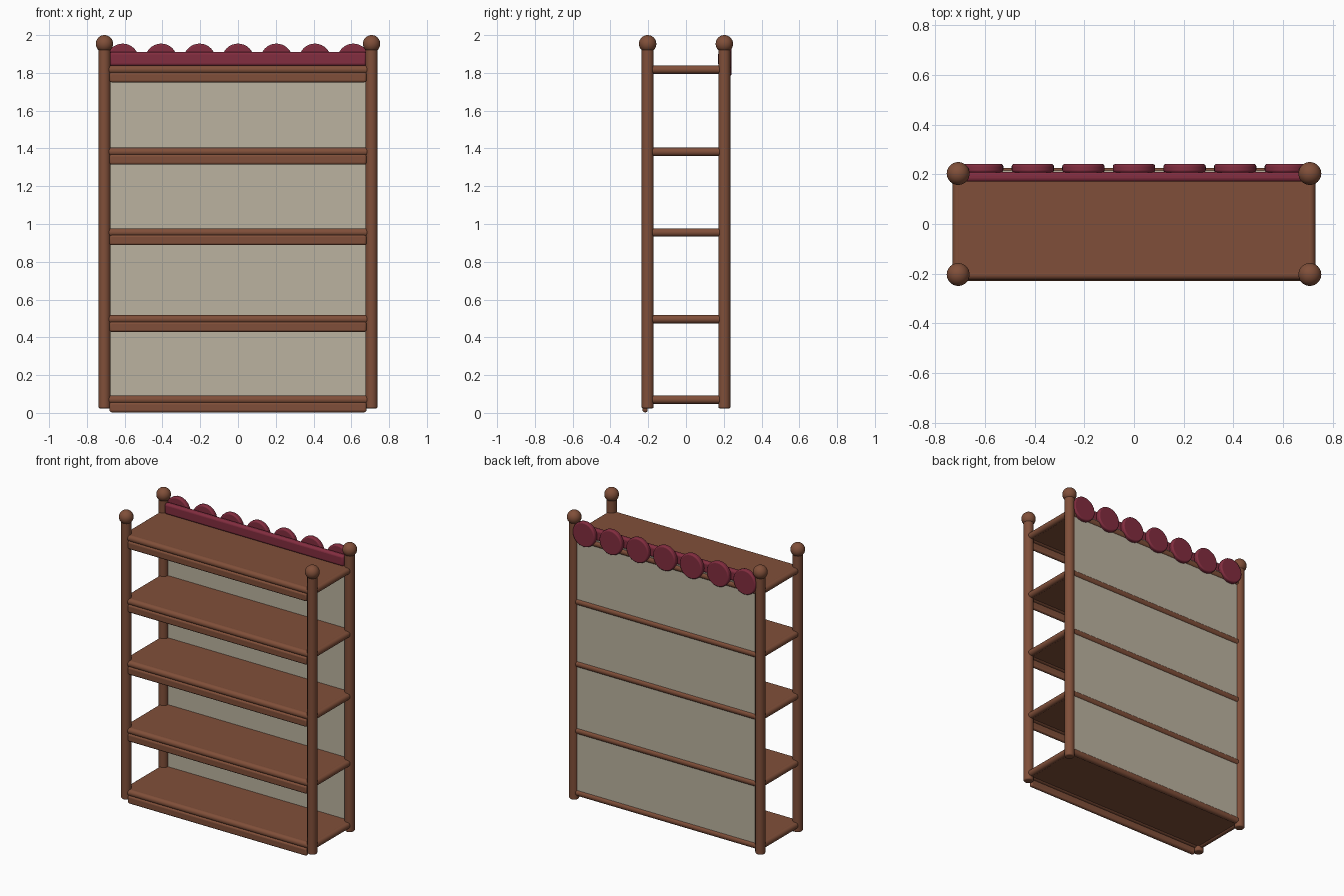
import bpy
import math
from mathutils import Vector

if "Cube" in bpy.data.objects:
    bpy.data.objects.remove(bpy.data.objects["Cube"])


def material(name, rgb):
    m = bpy.data.materials.new(name)
    m.diffuse_color = (*rgb, 1)
    m.use_nodes = True
    m.node_tree.nodes["Principled BSDF"].inputs["Base Color"].default_value = m.diffuse_color
    return m


WOOD = material("brown wood", (0.216, 0.078, 0.041))
RED = material("dark red", (0.225, 0.026, 0.050))
BEIGE = material("beige panel", (0.50, 0.45, 0.35))


def finish(name, mat, bevel=0.0, segments=3):
    ob = bpy.context.object
    ob.name = name
    ob.data.materials.append(mat)
    if bevel:
        mod = ob.modifiers.new("rounded edges", "BEVEL")
        mod.width = bevel
        mod.segments = segments
        mod.limit_method = "ANGLE"
        mod.angle_limit = math.radians(50)
    bpy.ops.object.shade_smooth_by_angle(angle=math.radians(40))
    return ob


def rod(name, a, b, radius, mat, bevel=0.006, sides=24):
    """Round bar between two points."""
    a, b = Vector(a), Vector(b)
    bpy.ops.mesh.primitive_cylinder_add(
        vertices=sides, radius=radius, depth=(b - a).length, location=(a + b) / 2,
        rotation=(b - a).to_track_quat("Z", "Y").to_euler())
    return finish(name, mat, bevel)


def box(name, lo, hi, mat, bevel=0.0):
    """Box between two corners."""
    lo, hi = Vector(lo), Vector(hi)
    bpy.ops.mesh.primitive_cube_add(size=1, location=(lo + hi) / 2)
    bpy.context.object.scale = hi - lo
    bpy.ops.object.transform_apply(location=False, rotation=False, scale=True)
    return finish(name, mat, bevel)


PX, FRONT, BACK = 0.707, -0.203, 0.203
LEVELS = (0.07, 0.496, 0.955, 1.382, 1.817)
R = 0.022

# Corner posts with ball finials
for x in (-PX, PX):
    for y in (FRONT, BACK):
        rod("post", (x, y, 0.024), (x, y, 1.95), 0.032, WOOD, 0.008)
        bpy.ops.mesh.primitive_uv_sphere_add(
            segments=32, ring_count=16, radius=0.046, location=(x, y, 1.954))
        finish("post_ball", WOOD)

# Shelves, each framed by round rails with a lip below the front rail
for z in LEVELS:
    box("shelf_board", (-PX, FRONT, z - 0.014), (PX, BACK, z + 0.0215), WOOD)
    for y, name in ((FRONT, "front_rail"), (BACK, "back_rail")):
        rod(name, (-0.685, y, z), (0.685, y, z), R, WOOD)
    for x in (-PX, PX):
        rod("side_rail", (x, -0.18, z), (x, 0.18, z), R, WOOD)
    box("front_lip", (-0.68, -0.23, z - 0.067), (0.68, -0.203, z - 0.014), WOOD, 0.011)

# Back panel
box("back_panel", (-0.69, 0.204, 0.06), (0.69, 0.215, 1.84), BEIGE)

# Crest rail and scalloped discs
box("crest_rail", (-0.68, 0.170, 1.837), (0.68, 0.209, 1.911), RED, 0.014)
for i in range(-3, 4):
    x = i * 0.2035
    rod("scallop_disc", (x, 0.207, 1.87), (x, 0.241, 1.87), 0.085, RED, 0.009, 32)
